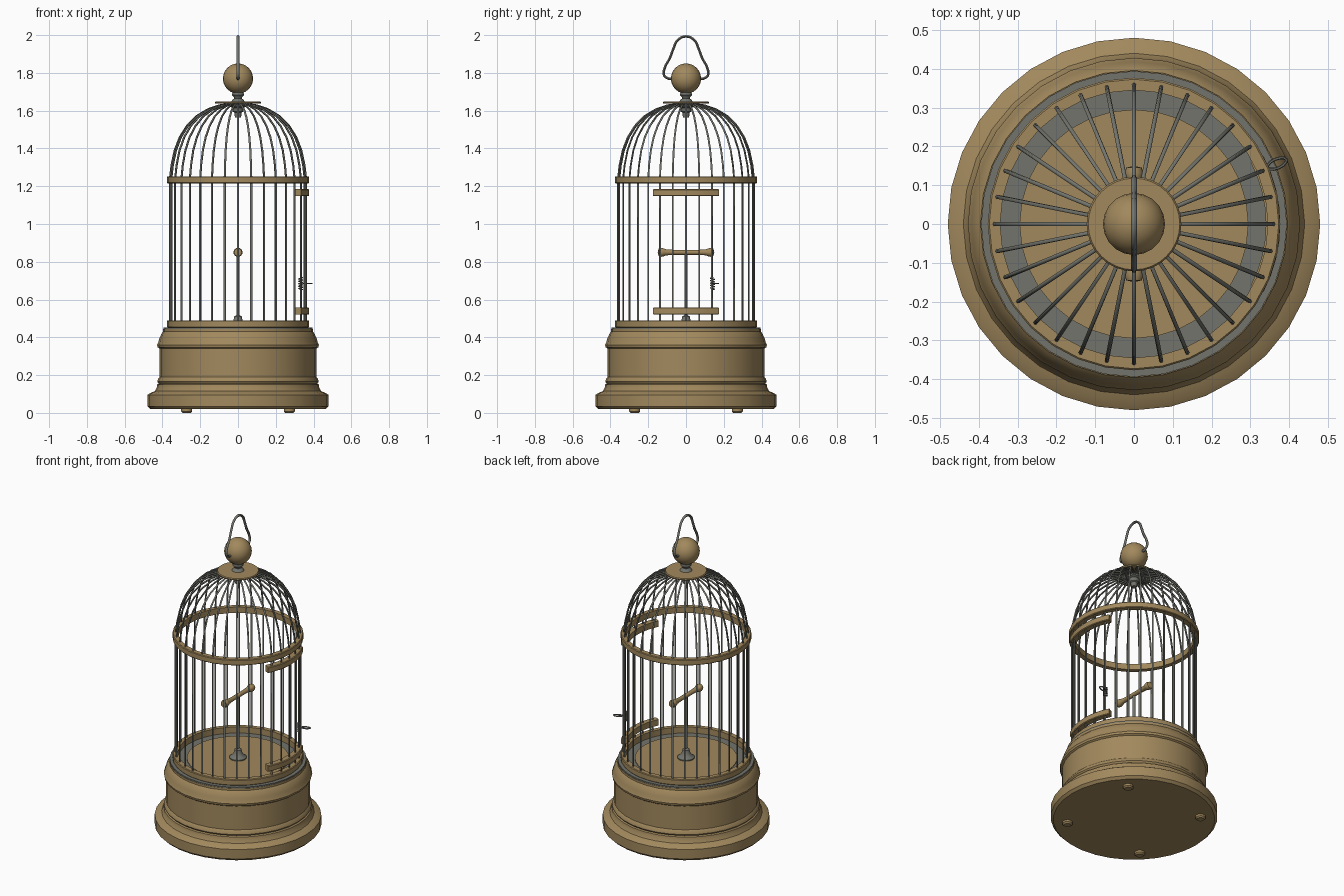
import bpy
import bmesh
import math
from mathutils import Vector

cube = bpy.data.objects.get("Cube")
if cube:
    bpy.data.objects.remove(cube, do_unlink=True)


def material(name, rgb):
    mat = bpy.data.materials.new(name)
    mat.use_nodes = True
    mat.diffuse_color = (*rgb, 1)
    mat.node_tree.nodes["Principled BSDF"].inputs["Base Color"].default_value = (*rgb, 1)
    return mat


BRASS = material("aged_brass", (0.36, 0.25, 0.11))
STEEL = material("dull_steel", (0.17, 0.175, 0.15))


def finish(name, mesh, mat, angle=35):
    mesh.materials.clear()
    mesh.materials.append(mat)
    obj = bpy.data.objects.new(name, mesh)
    bpy.context.collection.objects.link(obj)
    bpy.ops.object.select_all(action="DESELECT")
    obj.select_set(True)
    bpy.context.view_layer.objects.active = obj
    bpy.ops.object.shade_smooth_by_angle(angle=math.radians(angle))
    return obj


def lathe(name, profile, mat, steps=32, closed=False, start=0, sweep=math.tau):
    """Turn a (radius, height) profile around z; closed profiles make rings."""
    bm = bmesh.new()
    pts = [bm.verts.new((r * math.cos(start), r * math.sin(start), z)) for r, z in profile]
    pairs = list(zip(pts, pts[1:])) + ([(pts[-1], pts[0])] if closed else [])
    edges = [bm.edges.new(p) for p in pairs]
    full = sweep >= math.tau
    bmesh.ops.spin(bm, geom=pts + edges, cent=(0, 0, 0), axis=(0, 0, 1),
                   angle=sweep, steps=steps)
    if not full:
        bm.faces.ensure_lookup_table()
        bmesh.ops.holes_fill(bm, edges=[e for e in bm.edges if e.is_boundary], sides=0)
    bmesh.ops.remove_doubles(bm, verts=bm.verts, dist=0.0002)
    bmesh.ops.recalc_face_normals(bm, faces=bm.faces)
    mesh = bpy.data.meshes.new(name)
    bm.to_mesh(mesh)
    bm.free()
    return finish(name, mesh, mat)


def band(name, r0, r1, z0, z1, **kw):
    """Flat hoop with slightly eased outer corners."""
    e = 0.004
    return lathe(name, [(r0, z0), (r1 - e, z0), (r1, z0 + e), (r1, z1 - e),
                        (r1 - e, z1), (r0, z1)], BRASS, closed=True, **kw)


def wires(name, paths, radius, mat, smooth=False, cyclic=False):
    """Bend round wire along each path and return it as one mesh."""
    curve = bpy.data.curves.new(name, "CURVE")
    curve.dimensions = "3D"
    curve.bevel_depth = radius
    curve.bevel_resolution = 1
    curve.resolution_u = 5
    curve.use_fill_caps = True
    for path in paths:
        if smooth:
            spline = curve.splines.new("BEZIER")
            spline.bezier_points.add(len(path) - 1)
            for p, co in zip(spline.bezier_points, path):
                p.co = co
                p.handle_left_type = p.handle_right_type = "AUTO"
        else:
            spline = curve.splines.new("POLY")
            spline.points.add(len(path) - 1)
            for p, co in zip(spline.points, path):
                p.co = (*co, 1)
        spline.use_cyclic_u = cyclic
    temp = bpy.data.objects.new(name + "_path", curve)
    bpy.context.collection.objects.link(temp)
    bpy.context.view_layer.update()
    graph = bpy.context.evaluated_depsgraph_get()
    mesh = bpy.data.meshes.new_from_object(temp.evaluated_get(graph))
    bpy.data.objects.remove(temp, do_unlink=True)
    return finish(name, mesh, mat, 60)


# Turned base with a plinth, two beads and a rounded shoulder
lathe("base", [(0, 0.02), (0.465, 0.02), (0.48, 0.035), (0.48, 0.095), (0.465, 0.105),
               (0.44, 0.115), (0.43, 0.135), (0.428, 0.15), (0.42, 0.155),
               (0.427, 0.165), (0.423, 0.18), (0.415, 0.19), (0.415, 0.34),
               (0.425, 0.347), (0.428, 0.36), (0.422, 0.372), (0.418, 0.39),
               (0.405, 0.42), (0.396, 0.43), (0.396, 0.443), (0, 0.443)], BRASS)

# Feet under the plinth
for i in range(4):
    a = math.pi / 4 + i * math.pi / 2
    foot = lathe("foot", [(0, 0), (0.022, 0), (0.03, 0.008), (0.03, 0.022), (0, 0.022)],
                 BRASS, steps=12)
    foot.location = (0.385 * math.cos(a), 0.385 * math.sin(a), 0)

# Metal tray and the floor inside it
lathe("tray", [(0, 0.442), (0.394, 0.442), (0.394, 0.451), (0, 0.451)], STEEL)
lathe("floor", [(0, 0.45), (0.295, 0.45), (0.295, 0.456), (0, 0.456)], BRASS)

# Hoops of the cage and curved rails of the door
band("lower_hoop", 0.345, 0.377, 0.452, 0.49)
band("upper_hoop", 0.345, 0.377, 1.215, 1.252)
half = math.radians(27.5)
for name, z in (("door_lower_rail", 0.52), ("door_upper_rail", 1.147)):
    band(name, 0.34, 0.377, z, z + 0.038, steps=8, start=-half, sweep=2 * half)

# Upright wires that bend over into the dome
rib = [(0.36, 0.455), (0.36, 1.24), (0.352, 1.31), (0.335, 1.39), (0.308, 1.46),
       (0.27, 1.52), (0.22, 1.571), (0.16, 1.607), (0.1, 1.628), (0.03, 1.637)]
paths = []
for i in range(32):
    a = math.tau * i / 32
    paths.append([(r * math.cos(a), r * math.sin(a), z) for r, z in rib])
wires("cage_wires", paths, 0.0055, STEEL)

# Crown plate, clamp below it, neck and ball above it
lathe("crown_plate", [(0, 1.638), (0.12, 1.638), (0.122, 1.643), (0.118, 1.648),
                      (0, 1.648)], BRASS)
lathe("crown_clamp", [(0, 1.562), (0.016, 1.565), (0.02, 1.59), (0.027, 1.595),
                      (0.03, 1.615), (0.045, 1.622), (0.045, 1.638), (0, 1.638)],
      STEEL, steps=16)
lathe("neck", [(0, 1.647), (0.036, 1.647), (0.03, 1.657), (0.02, 1.665), (0.022, 1.672),
               (0.032, 1.682), (0.03, 1.695), (0, 1.7)], STEEL, steps=16)
ball = [(0.08 * math.sin(t * math.pi / 12), 1.77 - 0.08 * math.cos(t * math.pi / 12))
        for t in range(13)]
lathe("top_ball", ball, BRASS, steps=20)

# Hanging loop hinged on the ball
side = [(0.07, 1.768), (0.098, 1.772), (0.117, 1.79), (0.113, 1.825), (0.085, 1.88),
        (0.066, 1.93), (0.045, 1.972)]
loop = [(0, -y, z) for y, z in side] + [(0, 0, 1.993)] + [(0, y, z) for y, z in side[::-1]]
wires("hanging_loop", [loop], 0.0075, STEEL, smooth=True)

# Perch on a post with a flared foot
lathe("perch_post", [(0, 0.452), (0.05, 0.452), (0.05, 0.462), (0.036, 0.472),
                     (0.024, 0.49), (0.02, 0.51), (0.009, 0.518), (0.008, 0.85),
                     (0, 0.85)], STEEL, steps=16)
end = [(0.013, 0.06), (0.016, 0.105), (0.021, 0.118), (0.024, 0.132), (0.02, 0.145), (0, 0.15)]
perch = lathe("perch", [(r, -z) for r, z in end[::-1]] + end, BRASS, steps=16)
perch.rotation_euler.x = math.pi / 2
perch.location.z = 0.85

# Door latch: a small spring with a looped handle reaching outwards
out = Vector((math.cos(0.4), math.sin(0.4), 0))
across = Vector((-out.y, out.x, 0))
centre = out * 0.36 + Vector((0, 0, 0.685))
coil = []
for i in range(41):
    t = math.tau * i / 8
    coil.append(centre + out * (0.011 * math.cos(t)) + across * (0.011 * math.sin(t))
                + Vector((0, 0, -0.032 + 0.064 * i / 40)))
wires("latch_spring", [coil], 0.003, STEEL)
ring = [centre + out * (0.04 + 0.026 * math.cos(t * math.tau / 12))
        + across * (0.012 * math.sin(t * math.tau / 12)) for t in range(12)]
wires("latch_handle", [ring], 0.004, STEEL, cyclic=True)
